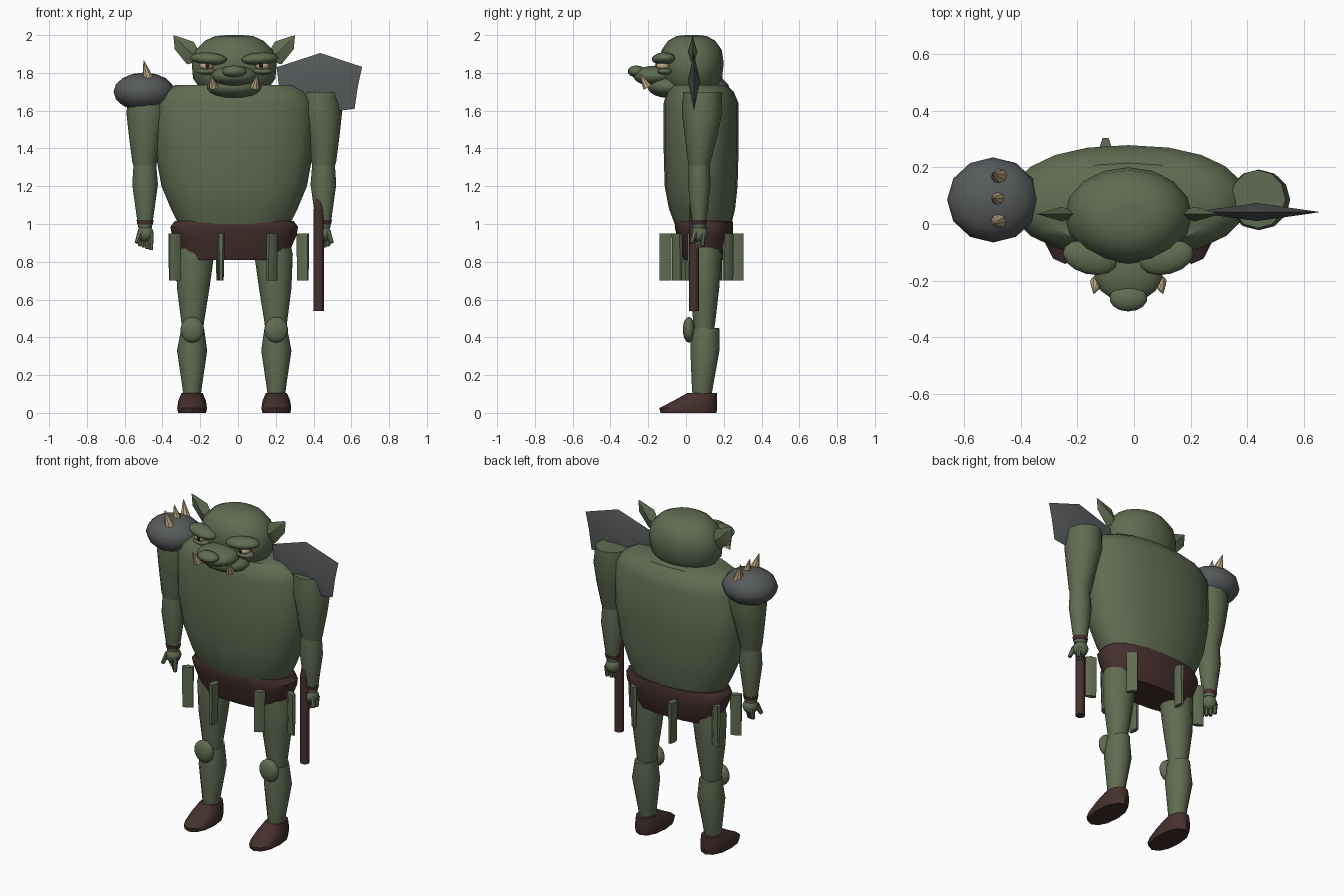
import bpy, bmesh, math
from mathutils import Vector, Matrix

if "Cube" in bpy.data.objects:
    bpy.data.objects.remove(bpy.data.objects["Cube"])

CX = -0.02  # body centre line


def mat(name, col):
    m = bpy.data.materials.new(name)
    m.diffuse_color = (*col, 1)
    m.use_nodes = True
    m.node_tree.nodes["Principled BSDF"].inputs["Base Color"].default_value = m.diffuse_color
    return m


GREEN = mat("skin_green", (0.118, 0.150, 0.084))
BROWN = mat("leather_brown", (0.060, 0.030, 0.026))
GREY = mat("iron_grey", (0.096, 0.103, 0.107))
TAN = mat("bone_tan", (0.52, 0.40, 0.23))
DARK = mat("pupil_dark", (0.02, 0.015, 0.012))


def finish(bm, name, m, angle=40):
    bmesh.ops.recalc_face_normals(bm, faces=bm.faces)
    me = bpy.data.meshes.new(name)
    bm.to_mesh(me)
    bm.free()
    me.materials.append(m)
    ob = bpy.data.objects.new(name, me)
    bpy.context.collection.objects.link(ob)
    bpy.ops.object.select_all(action='DESELECT')
    ob.select_set(True)
    bpy.context.view_layer.objects.active = ob
    bpy.ops.object.shade_smooth_by_angle(angle=math.radians(angle))
    return ob


def loft(name, m, rings, n=12, e=2.0):
    """Skin horizontal superellipse rings given as (x, y, z, rx, ry)."""
    bm = bmesh.new()
    loops = []
    for x, y, z, rx, ry in rings:
        ring = []
        for i in range(n):
            a = 2 * math.pi * i / n
            c, s = math.cos(a), math.sin(a)
            px = math.copysign(abs(c) ** (2 / e), c)
            py = math.copysign(abs(s) ** (2 / e), s)
            ring.append(bm.verts.new((x + rx * px, y + ry * py, z)))
        loops.append(ring)
    for a, b in zip(loops, loops[1:]):
        for i in range(n):
            j = (i + 1) % n
            bm.faces.new((a[i], a[j], b[j], b[i]))
    bm.faces.new(loops[0][::-1])
    bm.faces.new(loops[-1])
    return finish(bm, name, m)


def ball(name, m, c, r, tilt=0, turn=0, seg=14, rings=9):
    bm = bmesh.new()
    bmesh.ops.create_uvsphere(bm, u_segments=seg, v_segments=rings, radius=1)
    bm.transform(Matrix.Translation(c) @ Matrix.Rotation(turn, 4, 'Z')
                 @ Matrix.Rotation(tilt, 4, 'Y') @ Matrix.Diagonal((*r, 1)))
    return finish(bm, name, m, 50)


def rod(name, m, a, b, r1, r2, seg=8):
    a, b = Vector(a), Vector(b)
    d = b - a
    bm = bmesh.new()
    bmesh.ops.create_cone(bm, cap_ends=True, segments=seg, radius1=r1, radius2=r2, depth=d.length)
    bm.transform(Matrix.Translation((a + b) / 2) @ d.to_track_quat('Z', 'Y').to_matrix().to_4x4())
    return finish(bm, name, m)


def blade(name, m, outline, centre, half):
    """Flat outline in xz, thickest along its middle."""
    bm = bmesh.new()
    rim = [bm.verts.new(p) for p in outline]
    for s in (-half, half):
        mid = bm.verts.new((centre[0], centre[1] + s, centre[2]))
        for i in range(len(rim)):
            bm.faces.new((rim[i], rim[(i + 1) % len(rim)], mid))
    return finish(bm, name, m, 30)


# Torso and pelvis
loft("torso", GREEN, [
    (CX, .09, 1.00, .295, .15), (CX, .085, 1.08, .335, .175), (CX, .08, 1.20, .385, .193),
    (CX, .08, 1.38, .418, .198), (CX, .08, 1.64, .418, .198), (CX, .075, 1.70, .38, .178),
    (CX, .07, 1.737, .31, .145)], 20, 2.2)
loft("pelvis_wrap", BROWN, [
    (CX, .10, .81, .275, .11), (CX, .10, .86, .295, .13), (CX, .10, .94, .330, .15),
    (CX, .095, .985, .338, .155), (CX, .095, 1.015, .315, .152)], 20, 2.3)

# Narrow cloth strips hanging around the hips, edge outward
for x, y, turn in ((-.09, -.108, 90), (.18, -.047, 42), (-.10, .272, 90), (.20, .222, 132),
                   (-.335, -.01, 25), (.343, .03, 155), (-.325, .17, 155)):
    bm = bmesh.new()
    bmesh.ops.create_cone(bm, cap_ends=True, segments=6, radius1=1, radius2=1, depth=.25)
    for v in bm.verts:
        v.co.x *= .036
        v.co.y *= .021 if v.co.z > 0 else .014
    bm.transform(Matrix.Translation((x, y, .825)) @ Matrix.Rotation(math.radians(turn), 4, 'Z'))
    finish(bm, "cloth_strip", GREEN)

# Head
loft("head", GREEN, [
    (CX, .02, 1.67, .10, .07), (CX, .03, 1.71, .175, .125), (CX, .03, 1.77, .218, .16),
    (CX, .03, 1.85, .225, .17), (CX, .03, 1.92, .205, .160), (CX, .03, 1.97, .155, .125),
    (CX, .03, 1.995, .10, .08), (CX, .03, 2.0, .04, .035)], 16)
ball("lower_jaw", GREEN, (CX, -.085, 1.728), (.150, .120, .062))
ball("muzzle", GREEN, (CX, -.165, 1.784), (.125, .115, .054))
ball("nose", GREEN, (CX, -.262, 1.808), (.068, .047, .031))

for s, side in ((-1, "left"), (1, "right")):
    def P(x, y, z):
        return (CX + s * x, y, z)

    # Face details
    ball("brow_" + side, GREEN, P(.135, -.118, 1.875), (.10, .06, .033), s * -.06, s * .25)
    ball("eye_" + side, TAN, P(.148, -.122, 1.838), (.038, .036, .024))
    ball("pupil_" + side, DARK, P(.143, -.150, 1.84), (.013, .012, .016), seg=8, rings=6)
    ball("lower_lid_" + side, GREEN, P(.15, -.112, 1.808), (.055, .04, .018))
    rod("tusk_" + side, TAN, P(.110, -.205, 1.725), P(.122, -.245, 1.795), .026, .002)
    blade("ear_" + side, GREEN, [P(.16, .035, 1.87), P(.25, .035, 1.845), P(.315, .035, 1.925),
          P(.322, .035, 1.998), P(.305, .035, 1.995), P(.215, .035, 1.965)],
          P(.235, .035, 1.91), .026)

    # Arm
    loft("upper_arm_" + side, GREEN, [
        P(.473, .07, 1.29) + (.055, .05), P(.474, .07, 1.33) + (.066, .060),
        P(.470, .08, 1.47) + (.088, .087), P(.460, .085, 1.59) + (.111, .107),
        P(.457, .088, 1.70) + (.097, .103)])
    loft("forearm_" + side, GREEN, [
        P(.472, .07, .98) + (.036, .033), P(.472, .07, 1.05) + (.046, .042),
        P(.472, .07, 1.21) + (.068, .060), P(.473, .07, 1.315) + (.060, .056)])
    loft("wrist_band_" + side, BROWN, [
        P(.472, .07, .998) + (.041, .038), P(.472, .07, 1.020) + (.045, .041)])
    ball("palm_" + side, GREEN, P(.470, .07, .950), (.044, .045, .045))
    for i in range(4):
        fx, fy = .440 + .019 * i, .05 + .014 * i
        rod("finger_" + side, GREEN, P(fx, fy, .945), P(fx + .001, fy - .006, .862 + .007 * i),
            .015, .011, 6)
    rod("thumb_" + side, GREEN, P(.495, .05, .960), P(.517, .03, .900), .017, .011, 6)

    # Leg and foot
    loft("thigh_" + side, GREEN, [
        P(.220, .095, .43) + (.055, .052), P(.220, .097, .48) + (.060, .058),
        P(.217, .098, .66) + (.086, .078), P(.208, .098, .84) + (.102, .09),
        P(.20, .10, .93) + (.09, .085)])
    loft("shin_" + side, GREEN, [
        P(.223, .085, .09) + (.046, .05), P(.223, .087, .14) + (.052, .056),
        P(.223, .10, .33) + (.080, .077), P(.220, .102, .45) + (.060, .074)])
    ball("knee_pad_" + side, GREEN, P(.222, .015, .44), (.064, .032, .068))
    loft("shoe_" + side, BROWN, [
        P(.223, .013, 0) + (.074, .148), P(.223, .012, .025) + (.079, .153),
        P(.223, .05, .065) + (.073, .115), P(.223, .085, .105) + (.056, .078)], 12, 2.2)

# Spiked shoulder guard on one side
ball("shoulder_guard", GREY, (-.497, .085, 1.70), (.162, .15, .102), seg=12, rings=8)
for y in (.015, .09, .165):
    rod("guard_spike", TAN, (-.475, y, 1.765), (-.499, y + (y - .09) * .2, 1.865), .031, .002)

# Double-bladed axe in the other hand
rod("axe_handle", BROWN, (.428, .042, .54), (.428, .042, 1.08), .027, .027, 12)
rod("axe_handle_top", BROWN, (.428, .042, 1.08), (.428, .042, 1.16), .027, .012, 12)
blade("axe_head", GREY, [(x, .042, z) for x, z in (
    (.205, 1.83), (.435, 1.905), (.657, 1.832), (.635, 1.73), (.617, 1.61), (.54, 1.60),
    (.435, 1.64), (.33, 1.60), (.25, 1.61), (.215, 1.74))], (.435, .042, 1.76), .032)
